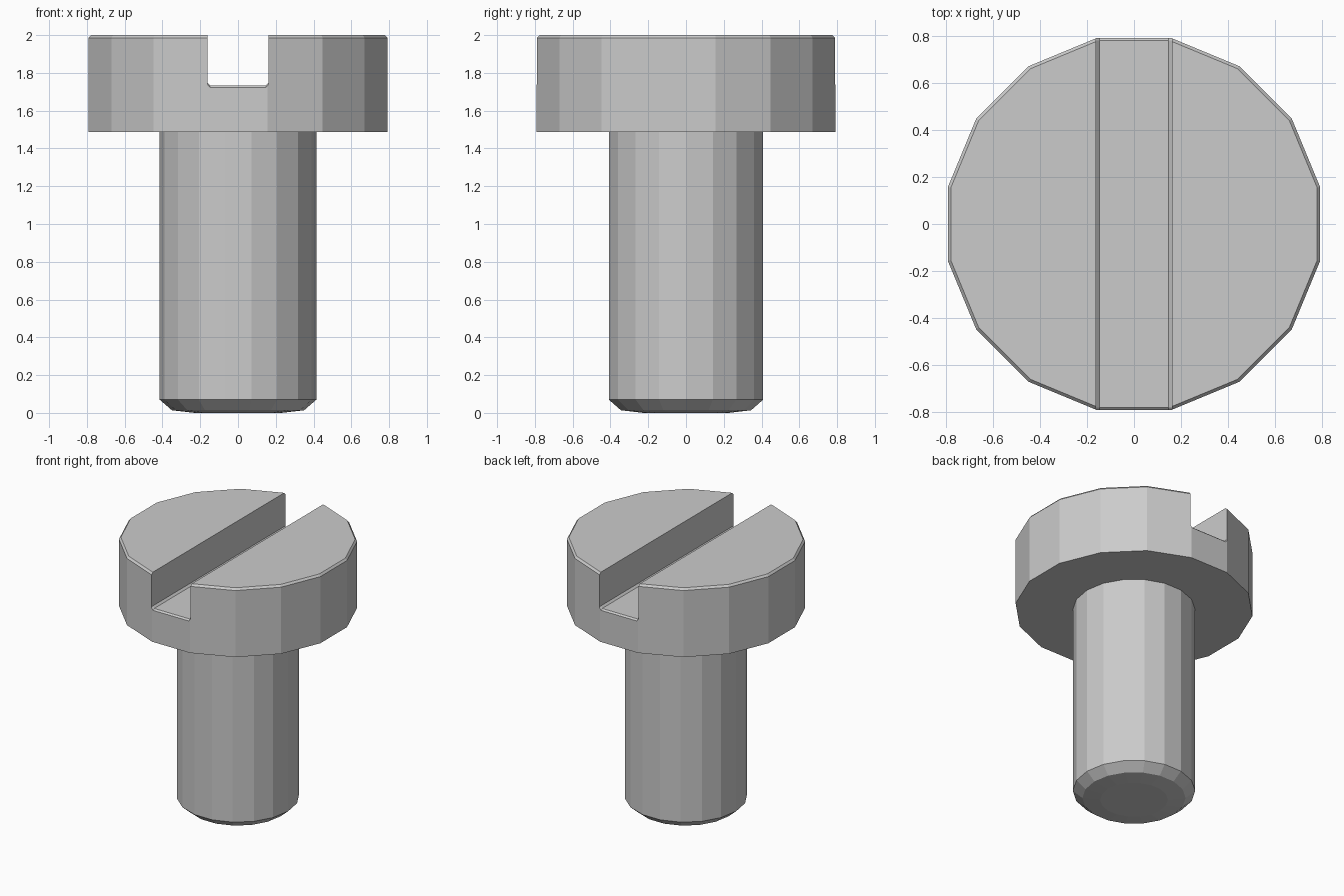
import bpy, bmesh
from math import cos, sin, tau

if "Cube" in bpy.data.objects:
    bpy.data.objects.remove(bpy.data.objects["Cube"])


def loft(name, rings):
    """Join equal-length point rings into a closed, flat-shaded solid."""
    bm = bmesh.new()
    loops = [[bm.verts.new(p) for p in ring] for ring in rings]
    n = len(loops[0])
    for a, b in zip(loops, loops[1:]):
        for i in range(n):
            j = (i + 1) % n
            bm.faces.new((a[i], a[j], b[j], b[i]))
    bm.faces.new(loops[0])
    bm.faces.new(loops[-1])
    bmesh.ops.recalc_face_normals(bm, faces=bm.faces)
    mesh = bpy.data.meshes.new(name)
    bm.to_mesh(mesh)
    bm.free()
    obj = bpy.data.objects.new(name, mesh)
    bpy.context.collection.objects.link(obj)
    return obj


def lathe(name, profile, sides, turn=0.0):
    """Stack regular polygons from (radius, height) pairs."""
    angles = [tau * (i + turn) / sides for i in range(sides)]
    return loft(name, [[(r * cos(a), r * sin(a), z) for a in angles]
                       for r, z in profile])


# Shank with a chamfered, slightly domed tip
lathe("shank", [(0.23, 0), (0.35, 0.014), (0.415, 0.07), (0.415, 1.49)], 18)

# Cylindrical head with a thin chamfer round the top
head = lathe("head", [(0.807, 1.487), (0.807, 1.985), (0.794, 2.0)], 16, turn=0.5)


# Slot cutter: square channel with eased floor corners and eased ends
def slot_section(y, floor):
    w, c = 0.161, 0.014
    return [(-w, y, 2.2), (-w, y, floor + c), (c - w, y, floor),
            (w - c, y, floor), (w, y, floor + c), (w, y, 2.2)]


cutter = loft("slot_cutter", [slot_section(y, z) for y, z in
              [(-0.9, 1.622), (-0.78, 1.734), (0.78, 1.734), (0.9, 1.622)]])
cutter.hide_render = True
cutter.hide_set(True)

cut = head.modifiers.new("slot", 'BOOLEAN')
cut.operation = 'DIFFERENCE'
cut.solver = 'EXACT'
cut.object = cutter
